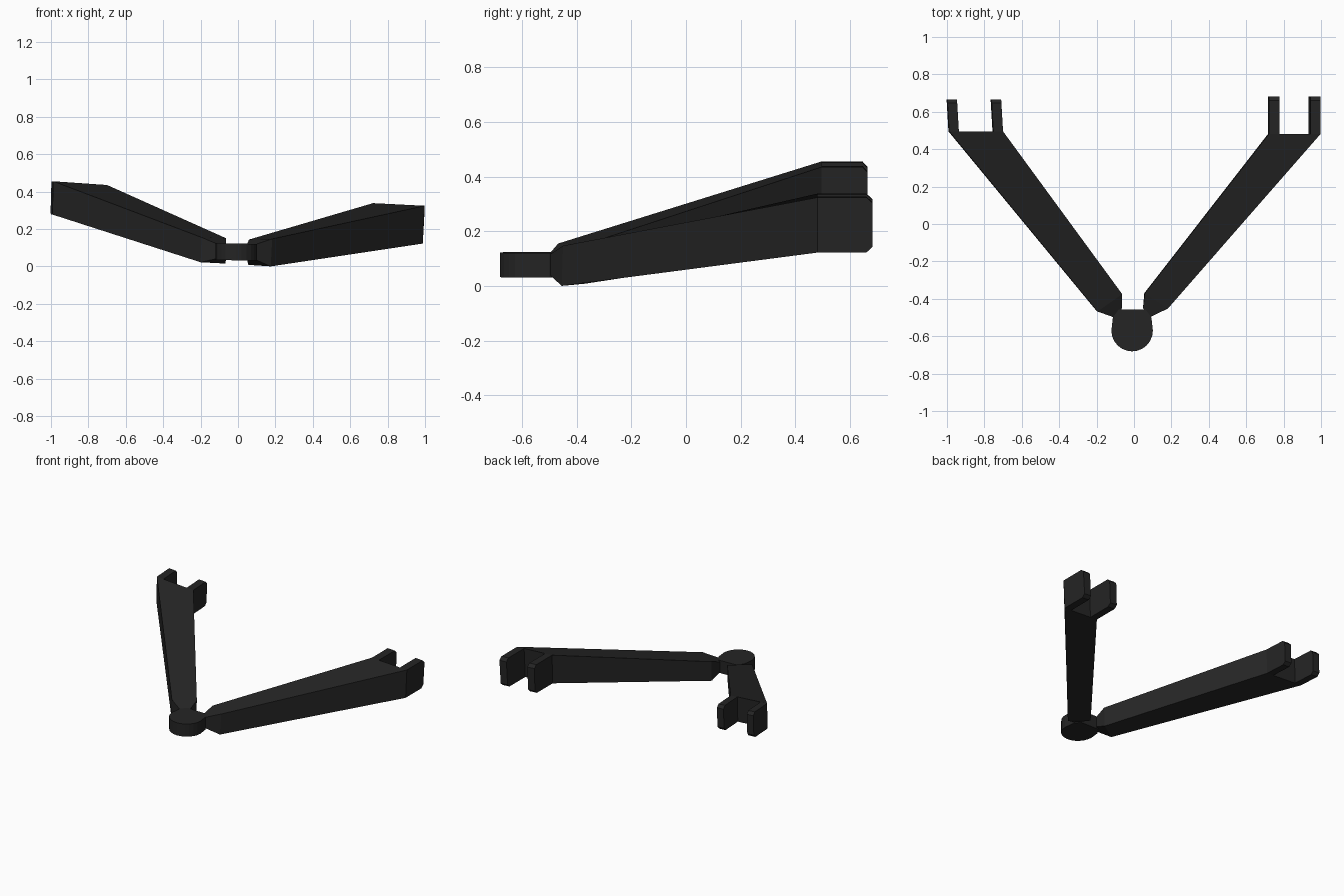
import bpy, bmesh
from math import cos, sin, radians
from mathutils import Vector

if "Cube" in bpy.data.objects:
    bpy.data.objects.remove(bpy.data.objects["Cube"])

mat = bpy.data.materials.new("dark_metal")
mat.diffuse_color = (0.018, 0.018, 0.018, 1)
mat.use_nodes = True
mat.node_tree.nodes["Principled BSDF"].inputs["Base Color"].default_value = mat.diffuse_color


def add_object(name, bm):
    bmesh.ops.recalc_face_normals(bm, faces=bm.faces)
    me = bpy.data.meshes.new(name)
    bm.to_mesh(me)
    bm.free()
    ob = bpy.data.objects.new(name, me)
    me.materials.append(mat)
    bpy.context.collection.objects.link(ob)
    return ob


def loft(bm, sections):
    """Closed solid through a list of equal-sized vertex loops."""
    loops = [[bm.verts.new(p) for p in s] for s in sections]
    for a, b in zip(loops, loops[1:]):
        for i in range(len(a)):
            j = (i + 1) % len(a)
            bm.faces.new((a[i], a[j], b[j], b[i]))
    bm.faces.new(loops[0])
    bm.faces.new(loops[-1][::-1])


def arm(name, far, near, neck, prong_vec, prong_w):
    """Sections run outer top, inner top, inner bottom, outer bottom."""
    bm = bmesh.new()
    far = [Vector(p) for p in far]
    loft(bm, [far, near, neck])
    # two fork prongs with chamfered tips
    ot, it, ib, ob_ = far
    d = Vector(prong_vec)
    c = Vector((0, 0, 0.02))
    for f0, f1 in ((0, prong_w), (1 - prong_w, 1)):
        root = [ot.lerp(it, f0), ot.lerp(it, f1), ob_.lerp(ib, f1), ob_.lerp(ib, f0)]
        mid = [p + d * 0.89 for p in root]
        tip = [p + d - c for p in root[:2]] + [p + d + c for p in root[2:]]
        loft(bm, [root, mid, tip])
    add_object(name, bm)


# left arm, rising higher
arm("left_arm",
    far=[(-0.988, 0.495, 0.455), (-0.70, 0.495, 0.435), (-0.705, 0.495, 0.26), (-0.992, 0.495, 0.277)],
    near=[(-0.195, -0.468, 0.155), (-0.063, -0.375, 0.15), (-0.068, -0.375, 0.015), (-0.20, -0.465, 0.022)],
    neck=[(-0.105, -0.50, 0.117), (-0.063, -0.45, 0.117), (-0.063, -0.45, 0.043), (-0.105, -0.50, 0.043)],
    prong_vec=(-0.010, 0.17, 0), prong_w=0.18)

# right arm, lower
arm("right_arm",
    far=[(0.998, 0.482, 0.324), (0.722, 0.482, 0.338), (0.717, 0.482, 0.138), (0.988, 0.482, 0.122)],
    near=[(0.183, -0.45, 0.147), (0.058, -0.37, 0.143), (0.055, -0.37, 0.008), (0.175, -0.455, 0.0)],
    neck=[(0.085, -0.498, 0.115), (0.048, -0.45, 0.115), (0.048, -0.45, 0.04), (0.085, -0.498, 0.04)],
    prong_vec=(0.0, 0.2, 0), prong_w=0.2)

# round hub with a flattened back
cx, cy, r = -0.01, -0.57, 0.111
profile = [(cx + r * cos(radians(a)), cy + r * sin(radians(a))) for a in range(180, 361, 15)]
profile += [(0.093, -0.50), (0.062, -0.457), (-0.082, -0.457), (-0.113, -0.50)]
bm = bmesh.new()
loft(bm, [[(x, y, 0.032 - 0.02 * x) for x, y in profile],
          [(x, y, 0.122 - 0.02 * x) for x, y in profile]])
add_object("hub", bm)
